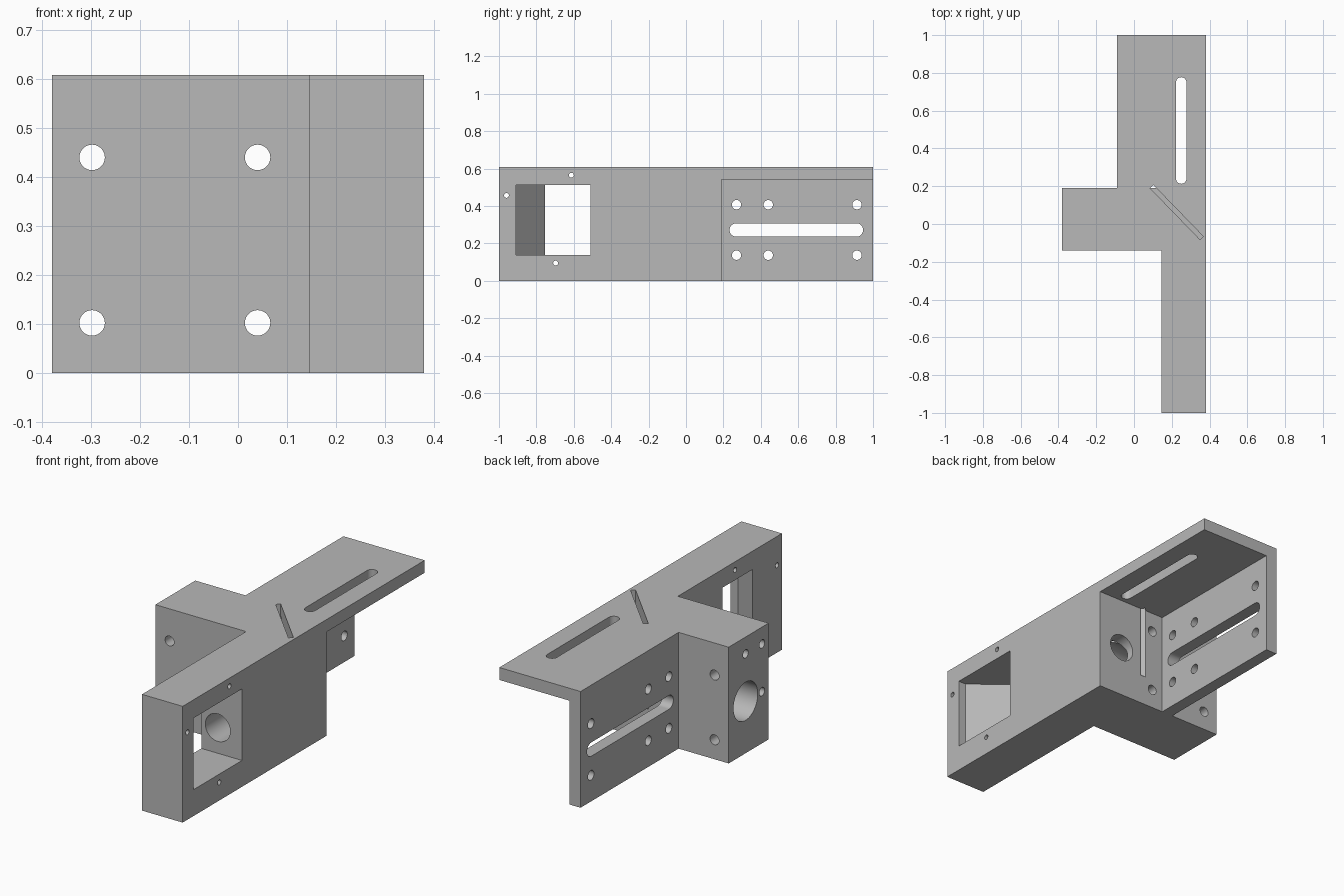
import bpy, bmesh, math
from mathutils import Matrix, Vector

old = bpy.data.objects.get("Cube")
if old:
    bpy.data.objects.remove(old)

metal = bpy.data.materials.new("plain grey")
metal.use_nodes = True
GREY = (0.48, 0.48, 0.48, 1)
metal.diffuse_color = GREY
metal.node_tree.nodes["Principled BSDF"].inputs["Base Color"].default_value = GREY


def make_object(name, bm):
    bmesh.ops.recalc_face_normals(bm, faces=bm.faces)
    mesh = bpy.data.meshes.new(name)
    bm.to_mesh(mesh)
    bm.free()
    mesh.materials.append(metal)
    obj = bpy.data.objects.new(name, mesh)
    bpy.context.collection.objects.link(obj)
    return obj


def prism(name, outline, z0, z1):
    """Extrude a flat xy outline from z0 to z1."""
    bm = bmesh.new()
    face = bm.faces.new([bm.verts.new((x, y, z0)) for x, y in outline])
    new = bmesh.ops.extrude_face_region(bm, geom=[face])["geom"]
    verts = [v for v in new if isinstance(v, bmesh.types.BMVert)]
    bmesh.ops.translate(bm, verts=verts, vec=(0, 0, z1 - z0))
    return make_object(name, bm)


def rect(x0, x1, y0, y1):
    return [(x0, y0), (x1, y0), (x1, y1), (x0, y1)]


def cut(cutter):
    """Subtract a cutter from the bracket and discard it."""
    cutter.hide_render = True
    mod = bracket.modifiers.new("cut", "BOOLEAN")
    mod.operation, mod.solver, mod.object = "DIFFERENCE", "EXACT", cutter
    bpy.context.view_layer.objects.active = bracket
    bpy.ops.object.modifier_apply(modifier=mod.name)
    bpy.data.objects.remove(cutter)


def drill(start, end, r, sides=40):
    """Cut a round hole between two points."""
    a, b = Vector(start), Vector(end)
    turn = (b - a).to_track_quat("Z", "Y").to_matrix().to_4x4()
    bm = bmesh.new()
    bmesh.ops.create_cone(bm, cap_ends=True, segments=sides, radius1=r, radius2=r,
                          depth=(b - a).length,
                          matrix=Matrix.Translation((a + b) / 2) @ turn)
    cut(make_object("drill", bm))


def slot_outline(u, v0, v1, r, steps=16):
    """Round-ended slot running along the second axis."""
    pts = []
    for centre, start in ((v1 - r, 0), (v0 + r, math.pi)):
        for i in range(steps + 1):
            t = start + math.pi * i / steps
            pts.append((u + r * math.cos(t), centre + r * math.sin(t)))
    return pts


# Solid body: front arm, side block and rear flange in one footprint
bracket = prism("mounting_bracket", [
    (0.145, -1), (0.38, -1), (0.38, 1), (-0.09, 1),
    (-0.09, 0.19), (-0.38, 0.19), (-0.38, -0.14), (0.145, -0.14)], 0, 0.608)
bracket.select_set(True)

# Hollow under the rear flange leaves an L-shaped section
cut(prism("rear_hollow", rect(-0.025, 1, 0.19, 2), -1, 0.543))

# Window through the arm with an angled mirror seat
cut(prism("window", [(1, -0.91), (1, -0.51), (0, -0.51), (0, -0.755),
                     (0.145, -0.755), (0.335, -0.91)], 0.138, 0.512))

# Slanted filter slot, open at the top
cut(prism("filter_slot", [(0.085, 0.19), (0.102, 0.207),
                          (0.367, -0.066), (0.35, -0.083)], 0.16, 1))

# Long adjustment slot in the flange
cut(prism("flange_slot", slot_outline(0.25, 0.213, 0.777, 0.028), 0.5, 1))

# Long adjustment slot in the upright rear plate
side_slot = prism("plate_slot", slot_outline(-0.272, 0.233, 0.947, 0.036), -0.2, 0.1)
side_slot.data.transform(Matrix(((0, 0, 1, 0), (0, 1, 0, 0), (-1, 0, 0, 0), (0, 0, 0, 1))))
side_slot.data.update()
cut(side_slot)

# Screw holes in the upright rear plate
for y in (0.27, 0.44, 0.914):
    for z in (0.137, 0.407):
        drill((-0.2, y, z), (0.1, y, z), 0.025)

# Rod holes through the block
for x in (-0.298, 0.04):
    for z in (0.102, 0.44):
        drill((x, -0.3, z), (x, 0.3, z), 0.026)

# Light paths: along the arm and in from the side
drill((0.24, -0.6, 0.272), (0.24, 0.3, 0.272), 0.072, 48)
drill((-0.5, 0.05, 0.272), (0.24, 0.05, 0.272), 0.1, 64)

# Screw holes around the side opening
for y, z in ((0.05, 0.52), (-0.085, 0.52), (-0.085, 0.27)):
    drill((-0.5, y, z), (-0.2, y, z), 0.022)

# Small screw holes around the window
for y, z in ((-0.96, 0.457), (-0.613, 0.565), (-0.697, 0.095)):
    drill((0, y, z), (0.5, y, z), 0.013, 24)

bpy.ops.object.shade_smooth_by_angle(angle=math.radians(30))
